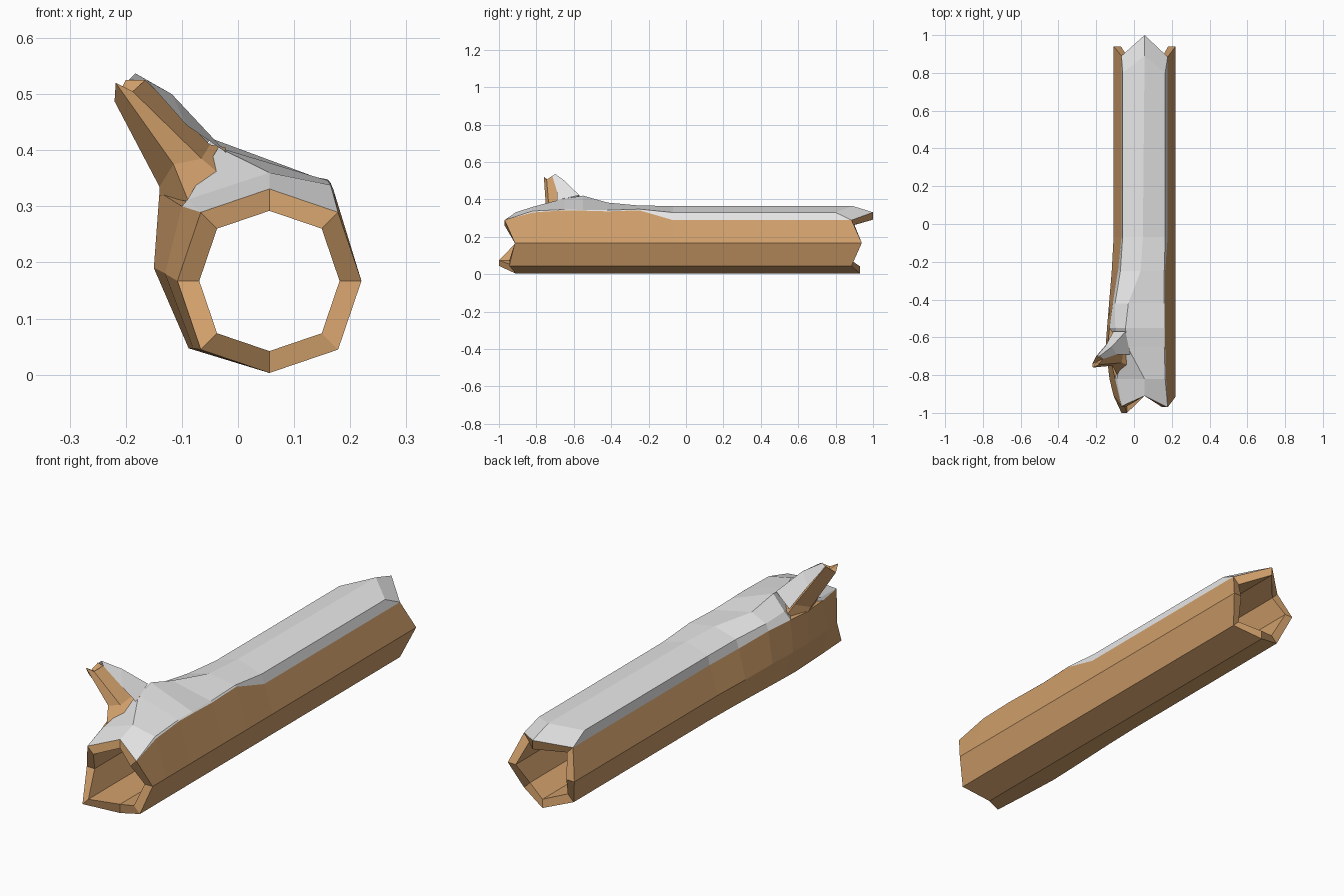
import bpy
import bmesh
from math import radians, sin, cos
from mathutils import Vector

default_cube = bpy.data.objects.get("Cube")
if default_cube:
    bpy.data.objects.remove(default_cube, do_unlink=True)


def make_material(name, colour):
    material = bpy.data.materials.new(name)
    material.use_nodes = True
    material.diffuse_color = (*colour, 1)
    shader = next(n for n in material.node_tree.nodes if n.type == "BSDF_PRINCIPLED")
    shader.inputs["Base Color"].default_value = (*colour, 1)
    shader.inputs["Roughness"].default_value = 0.9
    return material


bark = make_material("bark brown", (0.63, 0.345, 0.145))
white = make_material("snow white", (0.8, 0.8, 0.8))


def loft(name, sections, material, ring=True, wrap=False, tip=None, face_up=False):
    """Join matching cross-sections with faces; tip closes the last one to a point."""
    bm = bmesh.new()
    rows = [[bm.verts.new(point) for point in section] for section in sections]
    pairs = list(zip(rows, rows[1:]))
    if wrap:
        pairs.append((rows[-1], rows[0]))
    count = len(rows[0])
    for near, far in pairs:
        for i in range(count if ring else count - 1):
            j = (i + 1) % count
            bm.faces.new((near[i], near[j], far[j], far[i]))
    if tip:
        centre = bm.verts.new(tip)
        for i in range(count):
            bm.faces.new((rows[-1][i], rows[-1][(i + 1) % count], centre))
    bmesh.ops.remove_doubles(bm, verts=bm.verts, dist=0.0005)
    bmesh.ops.recalc_face_normals(bm, faces=bm.faces)
    if face_up and sum(f.normal.z * f.calc_area() for f in bm.faces) < 0:
        bmesh.ops.reverse_faces(bm, faces=bm.faces)
    mesh = bpy.data.meshes.new(name)
    bm.to_mesh(mesh)
    bm.free()
    mesh.materials.append(material)
    obj = bpy.data.objects.new(name, mesh)
    bpy.context.scene.collection.objects.link(obj)
    return obj


# Octagon corners, counted from the right side over the top
RIGHT, UPPER_RIGHT, TOP, UPPER_LEFT, LEFT, LOWER_LEFT, BOTTOM, LOWER_RIGHT = range(8)


def octagon(radius, depths):
    points = []
    for i, y in enumerate(depths):
        r = radius * (1.055 if i % 2 else 1)
        angle = radians(45 * i)
        points.append(Vector((0.056 + r * cos(angle), y, 0.167 + r * sin(angle))))
    return points


# Jagged ends of the hollow log
front_depths = (-.915, -.97, -.91, -.965, -.91, -1, -.91, -.945)
back_depths = (.94, .885, 1, .89, .94, .885, .93, .885)
OUTER, INNER = 0.164, 0.125


def log_section(y, left=None, upper_left=None, upper_right=None, lower_left=None):
    ring = octagon(OUTER, [y] * 8)
    swollen = {LEFT: left, UPPER_LEFT: upper_left,
               UPPER_RIGHT: upper_right, LOWER_LEFT: lower_left}
    for corner, place in swollen.items():
        if place:
            ring[corner] = Vector((place[0], y, place[1]))
    return ring


# Trunk swells on its left side around the branch
front_rim = octagon(OUTER, front_depths)
back_rim = octagon(OUTER, back_depths)
near = log_section(-.82, (-.13, .18), (-.1, .3), (.17, .33), (-.08, .047))
knot = log_section(-.65, (-.15, .19), (-.14, .325), (.165, .342), (-.088, .047))
behind = log_section(-.55, (-.143, .185), (-.13, .325), (.165, .34), (-.085, .047))
taper = log_section(-.42, (-.132, .18), (-.112, .32), (.165, .336), (-.08, .047))
slim = log_section(-.25, (-.118, .17), (-.085, .3), (.165, .342), (-.072, .046))
plain = log_section(-.07)
loft("hollow_log",
     [front_rim, near, knot, behind, taper, slim, plain, back_rim,
      octagon(INNER, back_depths), octagon(INNER, front_depths)],
     bark, wrap=True)


# Snow blanket, resting on the upper corners of the log
def snow_section(ring, left, ridge, right):
    y = ring[TOP].y
    crest = [Vector((x, y, z)) for x, z in (left, ridge, right)]
    return [ring[UPPER_LEFT], *crest, ring[UPPER_RIGHT]]


def snow_end(ring):
    left, top, right = ring[UPPER_LEFT], ring[TOP], ring[UPPER_RIGHT]
    return [left, left, top, right, right]


knot_snow = snow_section(knot, (-.06, .345), (-.035, .405), (.16, .346))
knot_snow[0] = Vector((-.06, -.65, .33))
far_snow = snow_section(log_section(.8), (-.06, .33), (.056, .365), (.165, .33))
far_snow[2].y = .89
for corner, place in ((0, back_rim[UPPER_LEFT]), (4, back_rim[UPPER_RIGHT])):
    far_snow[corner] = place
loft("snow_blanket", [
    snow_end(front_rim),
    snow_section(near, (-.09, .312), (.056, .36), (.165, .338)),
    knot_snow,
    snow_section(behind, (-.1, .355), (-.045, .42), (.16, .344)),
    snow_section(taper, (-.1, .35), (-.03, .383), (.16, .342)),
    snow_section(slim, (-.072, .338), (.035, .367), (.16, .348)),
    snow_section(plain, (-.06, .33), (.047, .365), (.165, .33)),
    far_snow,
    snow_end(back_rim),
], white, ring=False, face_up=True)

# Broken branch: flared foot, shoulder and hollowed tip
foot = [(-.14, -.66, .32), (-.088, -.8, .308), (-.022, -.75, .348),
        (-.022, -.66, .405), (-.1, -.55, .325)]
shoulder = [(-.14, -.68, .335), (-.115, -.75, .375), (-.065, -.735, .385),
            (-.05, -.63, .41), (-.115, -.6, .37)]
broken_end = [(-.22, -.74, .487), (-.218, -.76, .52), (-.188, -.745, .505),
              (-.165, -.715, .525), (-.2, -.7, .525)]
loft("branch", [foot, shoulder, broken_end], bark, tip=(-.194, -.727, .497))

# Snow strip along the top of the branch
loft("branch_snow", [
    [(-.11, -.57, .36), (-.045, -.57, .422), (-.02, -.69, .395)],
    [(-.15, -.645, .445), (-.118, -.65, .5), (-.092, -.69, .445)],
    [(-.197, -.7, .523), (-.183, -.7, .537), (-.163, -.715, .525)],
], white, ring=False, face_up=True)
